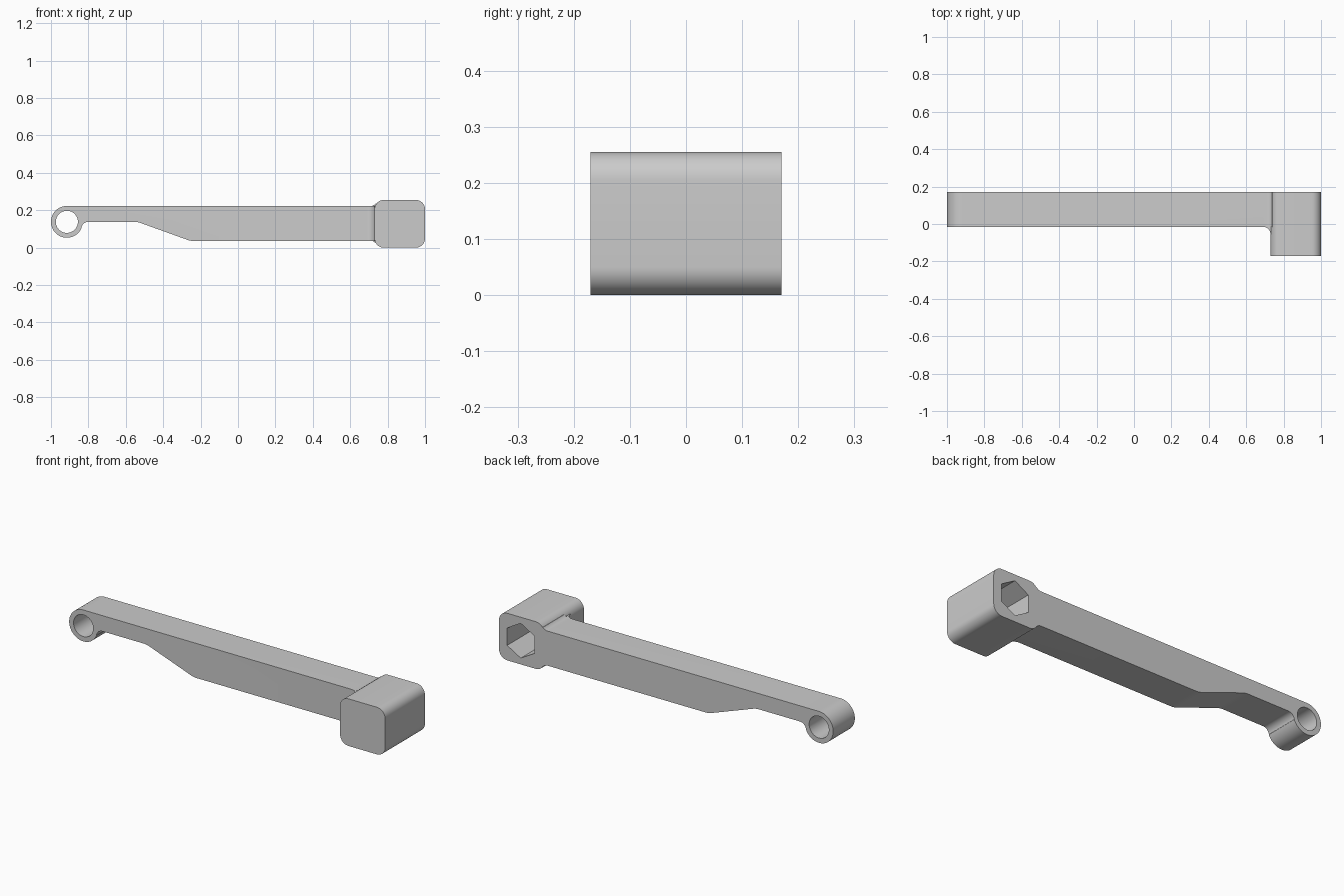
import bpy, bmesh
from math import pi, sin, cos, radians
from mathutils import Vector

default = bpy.data.objects.get("Cube")
if default:
    bpy.data.objects.remove(default, do_unlink=True)

BACK, FRONT, ARM_FRONT = 0.17, -0.17, -0.015
ARM_LOW, ARM_TOP, BLOCK_TOP, BLOCK_LEFT = 0.036, 0.223, 0.255, 0.73

grey = bpy.data.materials.new("plain grey")
grey.use_nodes = True
colour = (0.6, 0.6, 0.6, 1)
grey.diffuse_color = colour
grey.node_tree.nodes["Principled BSDF"].inputs["Base Color"].default_value = colour


def arc(cx, cy, r, start, end, steps=10):
    """Points along an arc, angles in degrees."""
    angles = [radians(start + (end - start) * i / steps) for i in range(steps + 1)]
    return [(cx + r * cos(a), cy + r * sin(a)) for a in angles]


def prism(name, points, low, high, upright=False):
    """Extrude an outline along y, or along z when upright."""
    bm = bmesh.new()
    place = (lambda p, d: (p[0], p[1], d)) if upright else (lambda p, d: (p[0], d, p[1]))
    face = bm.faces.new([bm.verts.new(place(p, low)) for p in points])
    result = bmesh.ops.extrude_face_region(bm, geom=[face])
    verts = [v for v in result["geom"] if isinstance(v, bmesh.types.BMVert)]
    step = Vector((0, 0, high - low)) if upright else Vector((0, high - low, 0))
    bmesh.ops.translate(bm, verts=verts, vec=step)
    bmesh.ops.recalc_face_normals(bm, faces=bm.faces)
    mesh = bpy.data.meshes.new(name)
    bm.to_mesh(mesh)
    bm.free()
    mesh.materials.append(grey)
    obj = bpy.data.objects.new(name, mesh)
    bpy.context.collection.objects.link(obj)
    return obj


def combine(body, tool, operation):
    """Apply a boolean and discard the tool."""
    bpy.context.view_layer.objects.active = body
    mod = body.modifiers.new(operation.lower(), "BOOLEAN")
    mod.operation, mod.solver, mod.object = operation, "EXACT", tool
    bpy.ops.object.modifier_apply(modifier=mod.name)
    bpy.data.objects.remove(tool, do_unlink=True)


# Arm: rounded eye, thin neck, sloping belly and flared root
eye_x, eye_z, eye_r = -0.915, 0.138, 0.085
root_low = arc(0.71, ARM_LOW - 0.035, 0.035, 90, 40, 5)
root_top = arc(0.71, ARM_TOP + 0.035, 0.035, -40, -90, 5)
outline = (arc(eye_x, eye_z, eye_r, 90, 337, 40)
           + arc(-0.8, 0.1, 0.038, 170, 90, 8)
           + arc(-0.555, 0.038, 0.1, 90, 70, 5)
           + arc(-0.237, ARM_LOW + 0.1, 0.1, 250, 270, 5)
           + root_low + [(0.8, ARM_LOW), (0.8, ARM_TOP)] + root_top)
lever = prism("lever_arm", outline, ARM_FRONT, BACK)

# End block with four rounded long edges
r = 0.05
block = []
for cx, cz, start in ((1 - r, r, 270), (1 - r, BLOCK_TOP - r, 0),
                      (BLOCK_LEFT + r, BLOCK_TOP - r, 90), (BLOCK_LEFT + r, r, 180)):
    block += arc(cx, cz, r, start, start + 90)
combine(lever, prism("end_block", block, FRONT, BACK), "UNION")

# Fillet in the corner between arm and block
f = 0.04
corner = arc(BLOCK_LEFT - f, ARM_FRONT - f, f, 90, 0) + [
    (BLOCK_LEFT + 0.02, ARM_FRONT - f), (BLOCK_LEFT + 0.02, 0.02), (BLOCK_LEFT - f, 0.02)]
combine(lever, prism("corner_fillet", corner, ARM_LOW, ARM_TOP, True), "UNION")

# Through hole in the eye and blind hexagonal socket in the back
combine(lever, prism("eye_hole", arc(eye_x, eye_z, 0.059, 0, 352.5, 47), -0.1, 0.3), "DIFFERENCE")
combine(lever, prism("hex_socket", arc(0.87, 0.128, 0.094, 30, 330, 5), -0.1, 0.3), "DIFFERENCE")

bpy.ops.object.select_all(action="DESELECT")
lever.select_set(True)
bpy.context.view_layer.objects.active = lever
bpy.ops.object.shade_smooth_by_angle(angle=pi / 6)
